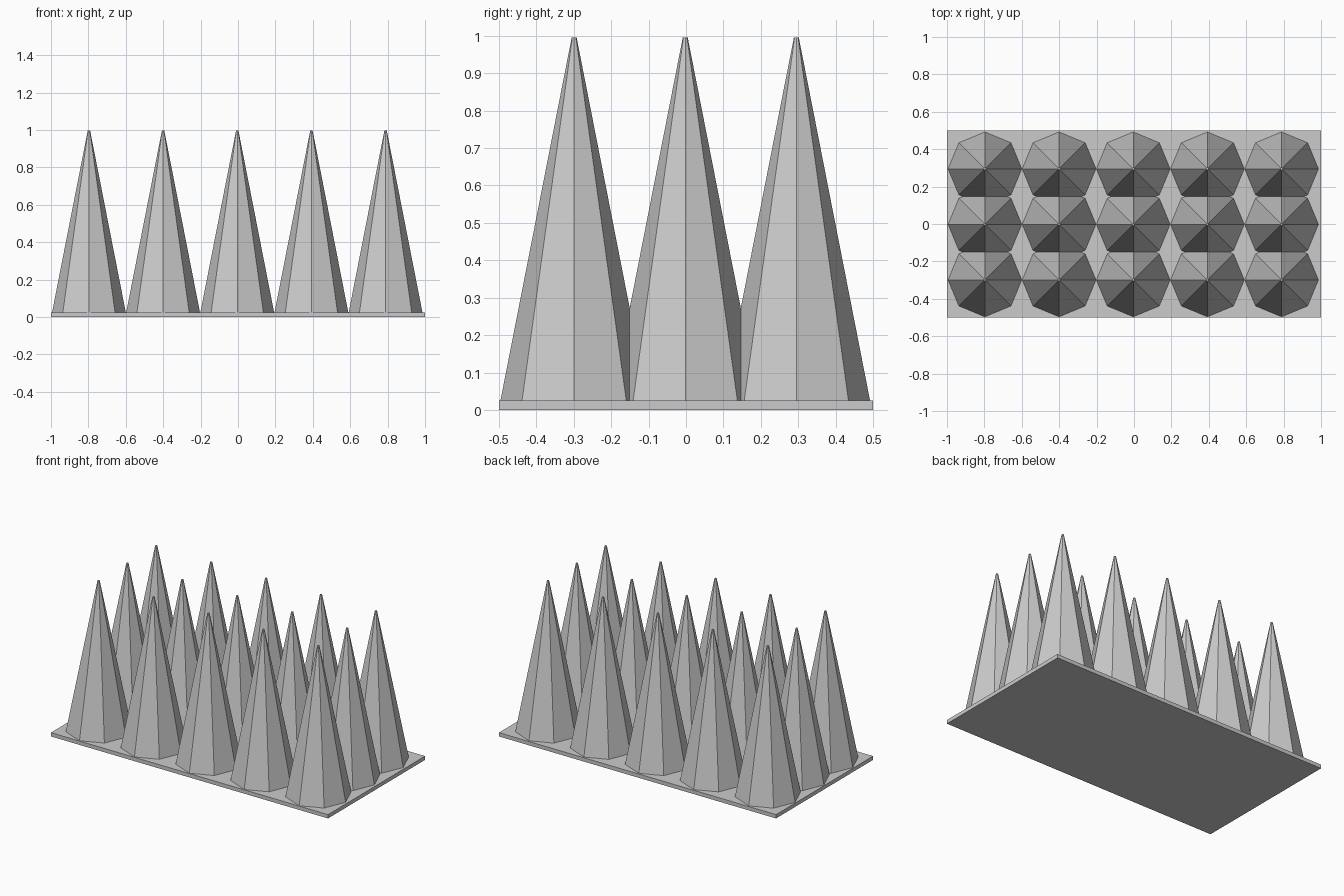
import bpy

if "Cube" in bpy.data.objects:
    bpy.data.objects.remove(bpy.data.objects["Cube"])

# Base plate
bpy.ops.mesh.primitive_cube_add(size=1, location=(0, 0, 0.0125))
plate = bpy.context.object
plate.name = "base_plate"
plate.scale = (2, 1, 0.025)

# Grid of eight-sided spikes, rooted inside the plate
Z0, Z1 = 0.0125, 0.996
for i in range(5):
    for j in range(3):
        x = -0.797 + 0.3965 * i
        y = -0.299 + 0.297 * j
        bpy.ops.mesh.primitive_cone_add(
            vertices=8, radius1=0.1995, radius2=0.0065, depth=Z1 - Z0,
            location=(x, y, (Z0 + Z1) / 2))
        bpy.context.object.name = f"spike_{i + 1}_{j + 1}"
